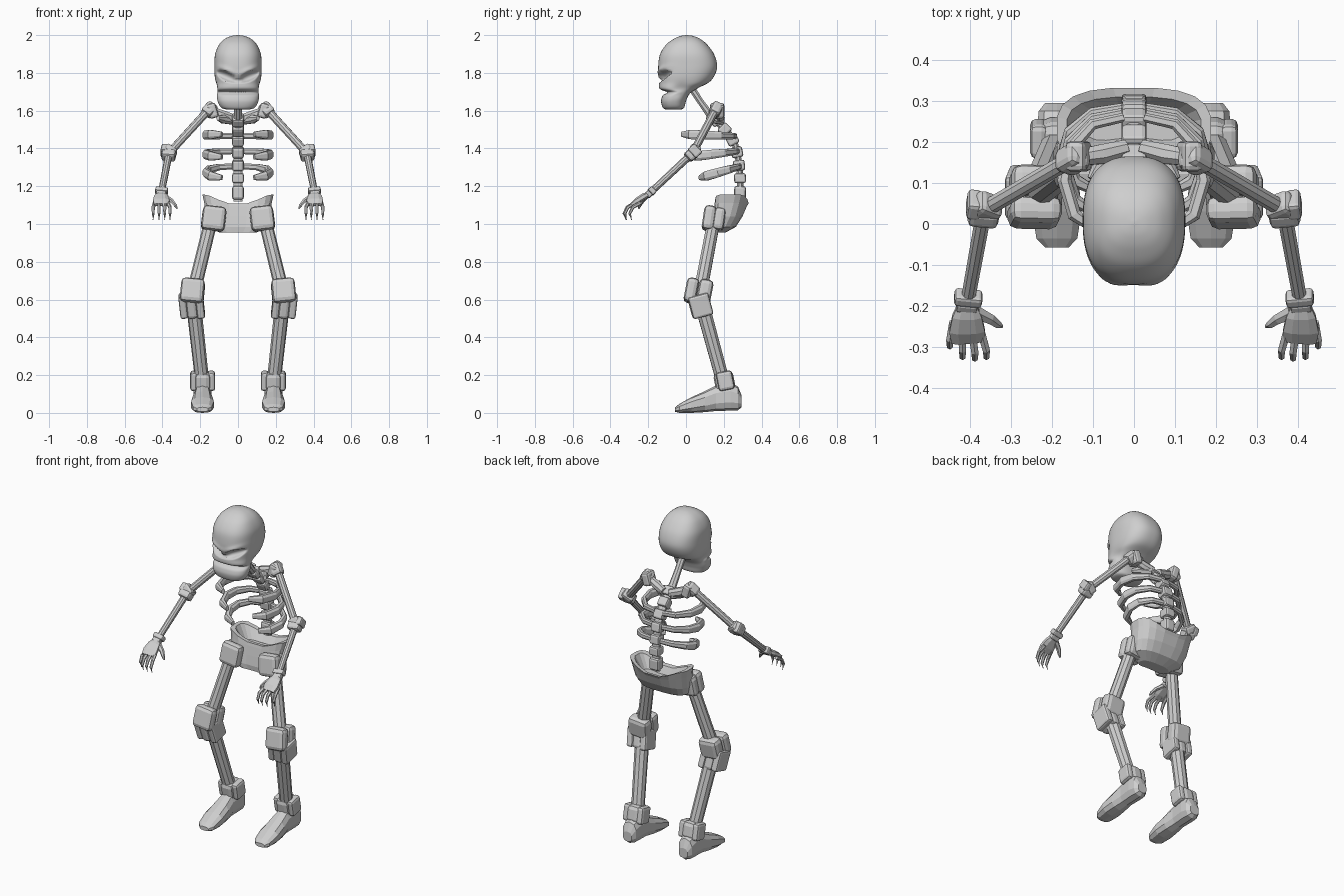
import bpy, bmesh, math
from mathutils import Vector, Matrix

if "Cube" in bpy.data.objects:
    bpy.data.objects.remove(bpy.data.objects["Cube"])

bone_mat = bpy.data.materials.new("bone_grey")
bone_mat.diffuse_color = (0.62, 0.62, 0.62, 1)
bone_mat.use_nodes = True
bone_mat.node_tree.nodes["Principled BSDF"].inputs["Base Color"].default_value = bone_mat.diffuse_color


def finish(name, bm, mirror=False, smooth=False):
    bmesh.ops.recalc_face_normals(bm, faces=bm.faces)
    me = bpy.data.meshes.new(name)
    bm.to_mesh(me)
    bm.free()
    me.materials.append(bone_mat)
    for p in me.polygons:
        p.use_smooth = smooth
    ob = bpy.data.objects.new(name, me)
    bpy.context.collection.objects.link(ob)
    if mirror:
        ob.modifiers.new("mirror", 'MIRROR').use_mirror_merge = False
    return ob


def ring(c, ax, ay, n, power=2.0):
    """Superellipse ring around c spanned by the vectors ax and ay."""
    pts = []
    for i in range(n):
        a = 2 * math.pi * (i + 0.5) / n
        co, si = math.cos(a), math.sin(a)
        pts.append(Vector(c) + ax * math.copysign(abs(co) ** (2 / power), co)
                   + ay * math.copysign(abs(si) ** (2 / power), si))
    return pts


def loft(name, rings, mirror=False, smooth=False):
    bm = bmesh.new()
    rows = [[bm.verts.new(p) for p in r] for r in rings]
    n = len(rows[0])
    for a, b in zip(rows, rows[1:]):
        for i in range(n):
            j = (i + 1) % n
            bm.faces.new((a[i], a[j], b[j], b[i]))
    bm.faces.new(rows[0][::-1])
    bm.faces.new(rows[-1])
    return finish(name, bm, mirror, smooth)


def tube(name, path, radii, mirror=True, up=(0, 0, 1), n=8, power=2.0):
    """Sweep along path; radii are (sideways, along up) per point."""
    path = [Vector(p) for p in path]
    rings = []
    for i, p in enumerate(path):
        t = (path[min(i + 1, len(path) - 1)] - path[max(i - 1, 0)]).normalized()
        s = t.cross(Vector(up)).normalized()
        rings.append(ring(p, s * radii[i][0], s.cross(t) * radii[i][1], n, power))
    return loft(name, rings, mirror)


def shaft(name, p0, p1, r0, r1):
    return tube(name, [p0, p1], [(r0, r0), (r1, r1)], n=10)


def block(name, c, size, axis=(0, 0, 1), bevel=0.28, mirror=True):
    """Chamfered box whose z axis follows the given direction."""
    bm = bmesh.new()
    bmesh.ops.create_cube(bm, size=1)
    bmesh.ops.scale(bm, vec=size, verts=bm.verts)
    bmesh.ops.bevel(bm, geom=bm.edges[:], offset=min(size) * bevel, segments=2,
                    profile=0.5, affect='EDGES')
    z = Vector(axis).normalized()
    x = (Vector((1, 0, 0)) - z * z.x).normalized()
    rot = Matrix((x, z.cross(x), z)).transposed().to_4x4()
    bm.transform(Matrix.Translation(c) @ rot)
    return finish(name, bm, mirror)


# ---- skull: smooth loft of (z, half width, front y, back y), then face hollows
prof = [(1.605, .05, -.105, -.03), (1.615, .088, -.122, -.01), (1.65, .108, -.132, 0),
        (1.69, .113, -.125, .02), (1.72, .116, -.142, .065), (1.75, .119, -.143, .122),
        (1.79, .124, -.146, .153), (1.84, .125, -.147, .165), (1.90, .121, -.137, .148),
        (1.95, .10, -.105, .112), (1.98, .07, -.065, .075), (1.995, .036, -.03, .04),
        (2.0, .004, 0, .008)]


def spline(i, t):
    p = [prof[max(0, min(len(prof) - 1, i + k))] for k in (-1, 0, 1, 2)]
    return [b + .5 * t * (c - a + t * (2*a - 5*b + 4*c - d + t * (3*(b - c) + d - a)))
            for a, b, c, d in zip(*p)]


rings = []
for k in range((len(prof) - 1) * 6 + 1):
    z, w, yf, yb = spline(k // 6, (k % 6) / 6)
    r = ring((0, (yf + yb) / 2, z), Vector((w, 0, 0)), Vector((0, (yb - yf) / 2, 0)), 72, 2.5)
    for v in r:
        ax, front = abs(v.x), max(0, min(1, (-v.y - .02) / .05))
        u = ax - .06
        h = v.z - (1.782 + .38 * u)
        eye = max(0, 1 - (u / .052) ** 2 - (h / .026) ** 2) ** .5
        brow = math.exp(-((h - .034) / .012) ** 2 - (u / .05) ** 2)
        nose = max(0, 1 - (ax / max(.004, (1.785 - v.z) * .5)) ** 2) if 1.745 < v.z < 1.782 else 0
        mouth = math.exp(-((v.z - 1.697) / .010) ** 2)
        hollow = math.exp(-((v.z - 1.715) / .03) ** 2 - ((v.y + .02) / .05) ** 2)
        v.y += front * (.04 * eye + .025 * nose + .028 * mouth - .008 * brow)
        v.x *= 1 - .1 * hollow
    rings.append(r)
loft("skull", rings, smooth=True)

# ---- neck and spine
tube("neck", [(0, .03, 1.72), (0, .075, 1.65), (0, .14, 1.56)],
     [(.02, .022), (.018, .02), (.022, .024)], mirror=False, up=(1, 0, 0))
spine = [Vector((0, y, z)) for y, z in ((.135, 1.575), (.18, 1.525), (.23, 1.475), (.262, 1.415),
                                        (.277, 1.345), (.285, 1.275), (.287, 1.21), (.285, 1.12))]
tube("spine_core", spine, [(.018, .026)] * len(spine), mirror=False, up=(1, 0, 0))
for a, b in zip(spine, spine[1:]):
    block("vertebra", (a + b) / 2, (.062, .062, (b - a).length * .8), b - a, .2, mirror=False)

# ---- ribs: back height, front height, front y
for i, (zb, zf, yf) in enumerate(((1.465, 1.475, -.02), (1.385, 1.355, .02), (1.305, 1.245, .075))):
    path = []
    for x, t in ((.025, 0), (.10, .06), (.155, .28), (.17, .55), (.145, .85), (.085, 1)):
        path.append((x, (.26 + .012 * i) * (1 - t) + yf * t, zb * (1 - t) + zf * t))
    tube("rib", path, [(.012, .016), (.014, .018), (.016, .022), (.018, .026), (.018, .026), (.010, .014)],
         n=8, power=2.6)

# ---- shoulders
tube("collar_bone", [(.02, .185, 1.555), (.08, .17, 1.575), (.15, .16, 1.605)],
     [(.022, .025), (.026, .028), (.02, .02)], n=8)
tube("upper_rib", [(.03, .19, 1.545), (.08, .15, 1.555), (.105, .11, 1.56)],
     [(.02, .02), (.022, .024), (.01, .014)], n=8)
arm_dir = Vector((.2, -.115, -.22))
block("shoulder_joint", (.15, .158, 1.605), (.065, .06, .075), arm_dir)
block("shoulder_cap", (.135, .165, 1.60), (.05, .075, .08), (0.3, 0, 1))

# ---- arms
elbow, wrist = Vector((.365, .035, 1.375)), Vector((.405, -.185, 1.17))
fore = wrist - elbow
shaft("upper_arm", (.15, .16, 1.61), elbow, .022, .021)
block("elbow_upper", elbow + Vector((-.006, .008, .01)), (.07, .06, .05), arm_dir)
block("elbow_lower", elbow + fore * .05, (.075, .06, .05), fore)
block("elbow_knob", elbow + Vector((.025, .012, .012)), (.035, .065, .05), fore)
shaft("forearm", elbow, wrist, .02, .018)
block("wrist", wrist + fore * -.02, (.068, .042, .03), fore)
block("wrist_cuff", wrist + fore * .06, (.052, .036, .03), fore)

# ---- hands
tube("palm", [(.407, -.195, 1.16), (.407, -.225, 1.145), (.407, -.26, 1.122), (.405, -.287, 1.102)],
     [(.024, .014), (.038, .018), (.046, .017), (.042, .010)], n=8, power=2.6)
for x0, x1, dy in ((.441, .449, .03), (.419, .418, .004), (.394, .388, 0), (.372, .36, .004)):
    tube("finger", [(x0, -.27 + dy, 1.112), (x1, -.312 + dy, 1.088), (x1, -.328 + dy, 1.055),
                    (x1, -.318 + dy, 1.022)],
         [(.011, .010), (.010, .009), (.008, .008), (.003, .003)], n=6)
tube("thumb", [(.385, -.215, 1.145), (.35, -.232, 1.122), (.332, -.245, 1.10), (.322, -.25, 1.082)],
     [(.018, .014), (.014, .011), (.010, .009), (.004, .004)], n=6)

# ---- pelvis: bowl with raised wings, hollow top and concave front
rings = []
for z, w, yf, yb, top in ((.955, .10, .11, .21, 0), (.985, .155, .11, .265, 0), (1.04, .172, .12, .30, 0),
                          (1.10, .18, .13, .322, .4), (1.13, .19, .135, .333, 1), (1.128, .165, .16, .31, 1),
                          (1.07, .12, .18, .28, .3)):
    r = ring((0, (yf + yb) / 2, z), Vector((w, 0, 0)), Vector((0, (yb - yf) / 2, 0)), 20, 2.8)
    for v in r:
        side = min(1, abs(v.x) / .16)
        v.z += top * (.055 * side ** 1.5 - .03)
        if v.y < (yf + yb) / 2:
            v.y += .035 * (1 - side)
    rings.append(r)
loft("pelvis", rings)

# ---- hips and legs
hip, knee, ankle = Vector((.14, .15, 1.03)), Vector((.24, .072, .62)), Vector((.19, .195, .17))
thigh, shin = knee - hip, ankle - knee
lean = (.12, -.15, -1)
block("hip_front", (.128, .122, 1.03), (.125, .065, .13), lean, .35)
block("hip_back", (.14, .175, 1.025), (.105, .06, .12), lean, .35)
shaft("thigh_bone", hip, knee, .035, .037)
block("knee_cap", (.242, .028, .648), (.125, .065, .13), (.1, -.2, -1), .35)
block("knee_back", (.24, .10, .642), (.125, .075, .125), (.1, -.2, -1), .32)
for dx, w in ((-.045, .04), (0, .055), (.045, .04)):
    block("knee_lower", (.245 + dx, .078 - .004 * (dx == 0), .567), (w, .11, .12), shin, .3)
shaft("shin_bone", knee + shin * .08, ankle, .04, .037)
block("ankle_core", (.187, .203, .168), (.085, .105, .105), (0, .2, -1), .3)
for dx in (-.045, .045):
    block("ankle_knob", (.187 + dx, .208, .17), (.042, .085, .10), (0, .2, -1), .35)

# ---- feet: y, half width, bottom, top
rings = []
for y, w, zb, zt in ((-.057, .03, .006, .03), (-.035, .052, 0, .048), (.03, .062, 0, .084),
                     (.10, .056, .004, .115), (.16, .046, .01, .145), (.235, .05, .012, .16),
                     (.275, .046, .014, .14), (.295, .03, .03, .09)):
    rings.append(ring((.188, y, (zb + zt) / 2), Vector((w, 0, 0)), Vector((0, 0, (zt - zb) / 2)), 10, 2.6))
foot = loft("foot", rings, mirror=True)
low = min(v.co.z for v in foot.data.vertices)
for v in foot.data.vertices:
    v.co.z -= low
